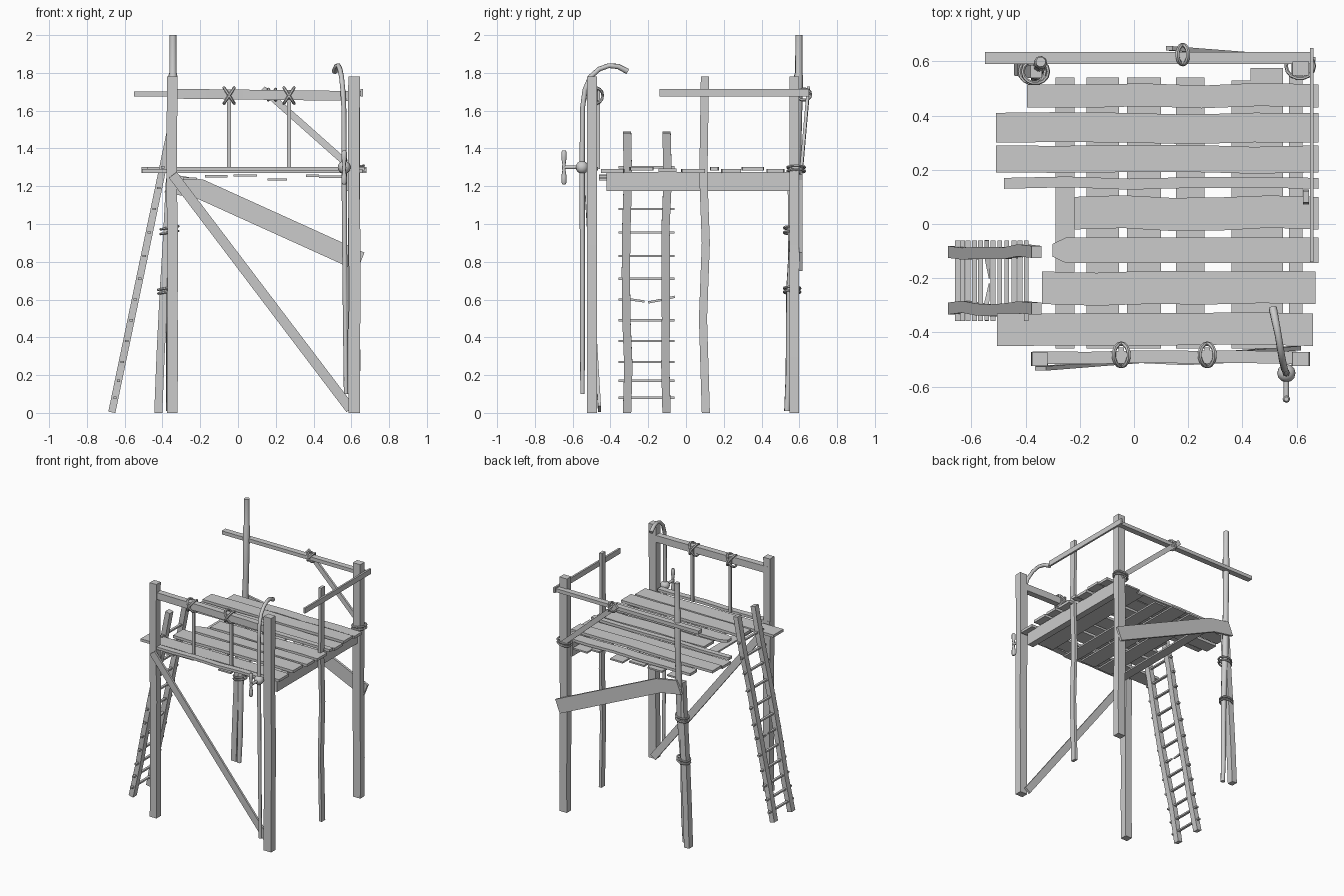
import bpy, bmesh, math, random
from mathutils import Vector

random.seed(4)


def beam(name, pts, w, h, up=(0, 0, 1), segs=1, wob=0.0, scales=None):
    """Rectangular timber swept along pts; w across, h along 'up'."""
    pts = [Vector(p) for p in pts]
    if segs > 1:
        pts = [pts[0].lerp(pts[-1], i / segs) for i in range(segs + 1)]
    t = (pts[-1] - pts[0]).normalized()
    a = t.cross(Vector(up)).normalized()
    b = a.cross(t)
    bm = bmesh.new()
    rings = []
    for i, p in enumerate(pts):
        s = scales[i] if scales else 1
        inner = 0 < i < len(pts) - 1
        off = a * random.uniform(-wob, wob) if inner else Vector()
        k = s * w / 2 * (1 + (random.uniform(-wob, wob) * 3 if inner else 0))
        rings.append([bm.verts.new(p + off + a * k * x + b * h / 2 * y)
                      for x, y in ((-1, -1), (1, -1), (1, 1), (-1, 1))])
    for r, q in zip(rings, rings[1:]):
        for j in range(4):
            bm.faces.new((r[j], r[(j + 1) % 4], q[(j + 1) % 4], q[j]))
    bm.faces.new(rings[0][::-1])
    bm.faces.new(rings[-1])
    bmesh.ops.recalc_face_normals(bm, faces=bm.faces)
    me = bpy.data.meshes.new(name)
    bm.to_mesh(me)
    bm.free()
    ob = bpy.data.objects.new(name, me)
    bpy.context.collection.objects.link(ob)
    return ob


def tube(name, pts, r, radii=None, cyclic=False, res=2, smooth=True):
    """Round pole, pipe or rope through pts."""
    cu = bpy.data.curves.new(name, 'CURVE')
    cu.dimensions = '3D'
    cu.bevel_depth, cu.bevel_resolution, cu.use_fill_caps = r, res, True
    sp = cu.splines.new('POLY')
    sp.points.add(len(pts) - 1)
    for i, p in enumerate(pts):
        sp.points[i].co = (*p, 1)
        sp.points[i].radius = radii[i] if radii else 1
    sp.use_cyclic_u = cyclic
    ob = bpy.data.objects.new(name, cu)
    bpy.context.collection.objects.link(ob)
    bpy.ops.object.select_all(action='DESELECT')
    ob.select_set(True)
    bpy.context.view_layer.objects.active = ob
    bpy.ops.object.convert(target='MESH')
    if smooth:
        bpy.ops.object.shade_smooth_by_angle(angle=math.radians(50))
    return ob


def band(name, c, rx, ry, tilt=0.0, r=0.007):
    """Rope loop lying around an upright."""
    n = 14
    tube(name, [(c[0] + rx * math.cos(a), c[1] + ry * math.sin(a), c[2] + tilt * math.cos(a))
                for a in (i * math.tau / n for i in range(n))], r, cyclic=True, res=1)


def rail_loop(name, c, ry, rz, skew, r=0.008):
    """Rope loop around a rail running along x."""
    n = 14
    tube(name, [(c[0] + skew * math.sin(a), c[1] + ry * math.cos(a), c[2] + rz * math.sin(a))
                for a in (i * math.tau / n for i in range(n))], r, cyclic=True, res=1)


Y = (0, 1, 0)
# Square corner posts and slim side post
beam('front_left_post', [(-0.348, -0.498, 0), (-0.348, -0.498, 1.78)], 0.056, 0.053, Y, 6, 0.004)
beam('front_right_post', [(0.615, -0.498, 0), (0.615, -0.498, 1.78)], 0.062, 0.053, Y, 6, 0.004)
beam('back_right_post', [(0.615, 0.573, 0), (0.615, 0.573, 1.78)], 0.062, 0.052, Y, 6, 0.004)
beam('side_post', [(0.635, 0.105, 0), (0.635, 0.09, 0.5), (0.635, 0.105, 0.9),
                   (0.635, 0.092, 1.25), (0.635, 0.1, 1.78)], 0.022, 0.043, Y)

# Back left: round mast lashed to a leaning leg
tube('mast', [(-0.365, 0.535, 0.01), (-0.363, 0.545, 0.2), (-0.36, 0.55, 0.65), (-0.352, 0.575, 1.0),
              (-0.347, 0.59, 1.4), (-0.345, 0.595, 1.78), (-0.344, 0.597, 1.8), (-0.344, 0.598, 2.0)],
     0.021, [0.75, 0.85, 0.95, 1.15, 1, 1.2, 0.95, 0.9], smooth=False)
beam('leaning_leg', [(-0.422, 0.572, 0), (-0.36, 0.562, 1.24)], 0.043, 0.048, Y, 4, 0.004)
for z, x in ((0.64, -0.375), (0.66, -0.375), (0.955, -0.363), (0.98, -0.363)):
    band('mast_lashing', (x, 0.562, z), 0.047, 0.043, 0.008)

# Deck slats below and tall side beam
for x0, x1, z, ye in ((-0.29, -0.22, 1.24, 0.54), (-0.175, -0.055, 1.253, 0.54), (-0.025, 0.10, 1.257, 0.54),
                      (0.155, 0.26, 1.235, 0.54), (0.36, 0.43, 1.255, 0.53), (0.43, 0.55, 1.25, 0.575)):
    beam('deck_slat', [((x0 + x1) / 2, -0.46, z), ((x0 + x1) / 2, ye, z)], x1 - x0, 0.012)
beam('side_beam', [(0.597, -0.42, 1.225), (0.597, 0.55, 1.225)], 0.05, 0.1)

# Deck planks: y low, y high, x left, x right
planks = ((0.43, 0.515, -0.395, 0.68), (0.30, 0.41, -0.51, 0.68), (0.19, 0.29, -0.51, 0.68),
          (0.13, 0.17, -0.48, 0.68), (-0.02, 0.10, -0.22, 0.68), (-0.295, -0.175, -0.34, 0.67),
          (-0.45, -0.33, -0.505, 0.66), (-0.515, -0.47, -0.375, 0.57))
for i, (y0, y1, x0, x1) in enumerate(planks):
    y, z = (y0 + y1) / 2, 1.28 + 0.012 * (i % 2)
    beam('deck_plank', [(x0, y, z), (x1, y, z)], y1 - y0, 0.02, segs=5, wob=0.006)
beam('chamfered_plank', [(-0.30, -0.097, 1.285), (-0.25, -0.097, 1.285), (0.68, -0.097, 1.285)],
     0.095, 0.02, scales=[0.5, 1, 1])

# Guard rails
beam('front_rail', [(-0.36, -0.493, 1.69), (0.6, -0.493, 1.678)], 0.046, 0.052, segs=5, wob=0.004)
beam('back_rail', [(-0.55, 0.613, 1.688), (0.65, 0.613, 1.69)], 0.044, 0.027)
beam('side_rail', [(0.656, -0.14, 1.695), (0.656, 0.65, 1.695)], 0.014, 0.04)

# Balusters tied to the front rail
for x in (-0.047, 0.27):
    beam('baluster', [(x, -0.463, 1.29), (x, -0.463, 1.71)], 0.021, 0.014, Y)
    for s in (-0.028, 0.028):
        rail_loop('baluster_lashing', (x, -0.483, 1.68), 0.042, 0.043, s)

# Diagonal braces
beam('front_brace', [(-0.345, -0.533, 1.26), (0.595, -0.458, 0.02)], 0.052, 0.016, Y)
beam('back_brace', [(-0.37, 0.608, 1.215), (-0.2, 0.608, 1.185), (0.65, 0.608, 0.80)], 0.105, 0.018, Y)
beam('rail_brace', [(0.13, 0.648, 1.715), (0.62, 0.61, 1.28)], 0.036, 0.016, Y)
for s in (-0.02, 0.02):
    rail_loop('brace_lashing', (0.18, 0.625, 1.685), 0.036, 0.03, s)
for z in (1.28, 1.3):
    band('post_lashing', (0.613, 0.583, z), 0.052, 0.046, 0.008)

# Ladder with one snapped rung


def ladder_x(z):
    return -0.668 + 0.208 * z


for y in (-0.312, -0.103):
    beam('ladder_rail', [(ladder_x(0), y, 0.003), (ladder_x(1.485), y, 1.485)], 0.044, 0.038, (1, 0, 0), 6, 0.007)
for z in (0.08, 0.17, 0.27, 0.38, 0.49, 0.71, 0.83, 0.955, 1.08, 1.19, 1.3):
    x = ladder_x(z)
    beam('ladder_rung', [(x, -0.357, z), (x, -0.06, z)], 0.018, 0.012)
x = ladder_x(0.6)
beam('broken_rung_left', [(x, -0.357, 0.6), (x, -0.29, 0.6), (x + 0.01, -0.22, 0.59)], 0.018, 0.012, scales=[1, 1, 0.3])
beam('broken_rung_right', [(x, -0.06, 0.615), (x, -0.12, 0.6), (x + 0.01, -0.2, 0.585)], 0.018, 0.012, scales=[1, 1, 0.3])

# Water pipe with curved spout
tube('water_pipe', [(0.572, -0.548, 0.1), (0.566, -0.548, 0.7), (0.562, -0.55, 1.3), (0.56, -0.547, 1.62),
                    (0.555, -0.535, 1.71), (0.548, -0.505, 1.78), (0.54, -0.46, 1.82), (0.532, -0.41, 1.838),
                    (0.522, -0.36, 1.834), (0.512, -0.31, 1.808)],
     0.013, [0.9, 1, 1.1, 1, 1, 1, 1, 1, 1.1, 1.2])
# Valve ball, stem and handle
bpy.ops.mesh.primitive_uv_sphere_add(segments=12, ring_count=8, radius=0.034, location=(0.562, -0.55, 1.3))
bpy.context.object.name = 'valve_ball'
bpy.ops.object.shade_smooth_by_angle(angle=math.radians(50))
tube('valve_stem', [(0.562, -0.55, 1.3), (0.562, -0.65, 1.3)], 0.01)
tube('valve_handle', [(0.562, -0.646, 1.3 + z) for z in (-0.09, -0.08, -0.05, -0.015, 0, 0.015, 0.05, 0.08, 0.09)],
     0.014, [0.6, 1, 1, 0.6, 0.8, 0.6, 1, 1, 0.6])
